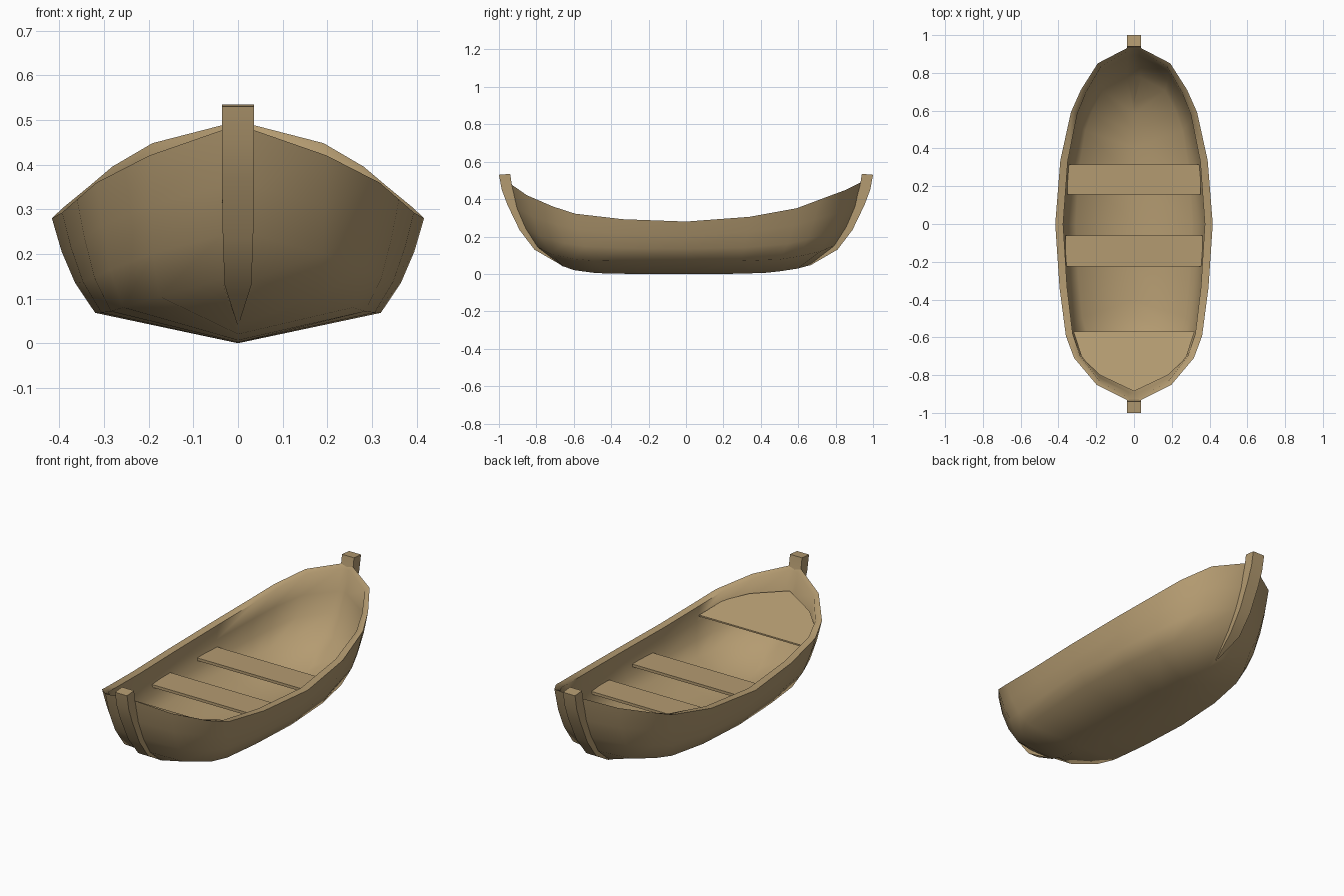
import bpy, bmesh, math

cube = bpy.data.objects.get("Cube")
if cube:
    bpy.data.objects.remove(cube)

wood = bpy.data.materials.new("tan_wood")
wood.use_nodes = True
colour = (0.456, 0.328, 0.165, 1)
wood.diffuse_color = colour
wood.node_tree.nodes["Principled BSDF"].inputs["Base Color"].default_value = colour


def make(name, rows, caps=True, angle=30):
    """Skin a row of closed outlines into one mesh object."""
    bm = bmesh.new()
    grid = [[bm.verts.new(p) for p in row] for row in rows]
    n = len(rows[0])
    for a, b in zip(grid, grid[1:]):
        for i in range(n):
            j = (i + 1) % n
            bm.faces.new((a[i], a[j], b[j], b[i]))
    if caps:
        bm.faces.new(grid[0])
        bm.faces.new(grid[-1])
    bmesh.ops.remove_doubles(bm, verts=bm.verts, dist=0.0005)
    bmesh.ops.recalc_face_normals(bm, faces=bm.faces)
    mesh = bpy.data.meshes.new(name)
    bm.to_mesh(mesh)
    bm.free()
    mesh.materials.append(wood)
    ob = bpy.data.objects.new(name, mesh)
    bpy.context.collection.objects.link(ob)
    bpy.ops.object.select_all(action="DESELECT")
    bpy.context.view_layer.objects.active = ob
    ob.select_set(True)
    bpy.ops.object.shade_smooth_by_angle(angle=math.radians(angle))


# Hull skins, keel to gunwale: half length, half width, mid z, end z
outer = [(0.66, 0, 0, 0.045), (0.795, 0.32, 0.068, 0.15), (0.86, 0.365, 0.135, 0.25),
         (0.91, 0.395, 0.205, 0.36), (0.94, 0.417, 0.28, 0.49)]
inner = [(0.645, 0, 0.015, 0.06), (0.78, 0.308, 0.08, 0.16), (0.845, 0.352, 0.14, 0.255),
         (0.895, 0.378, 0.205, 0.355), (0.925, 0.375, 0.28, 0.47)]
# Per level: fullness towards the ends, and how late the level rises
shape = [(1, 2), (0.8, 2), (0.87, 1.4), (0.95, 1), (1, 1)]
# Stations: fraction of length, width and rise at the back, width and rise at the front
stations = [(0, 1, 0, 1, 0), (0.36, 0.935, 0.12, 0.945, 0.06), (0.63, 0.8, 0.34, 0.865, 0.2),
            (0.755, 0.675, 0.55, 0.76, 0.38), (0.905, 0.46, 0.8, 0.475, 0.67),
            (0.995, 0.07, 1, 0.07, 0.95), (1, 0, 1, 0, 0.95)]


def skin(levels, station, end):
    s = station[0]
    w, rise = station[1:3] if end > 0 else station[3:5]
    half = [(W * w ** full, end * s * L, z0 + (z1 - z0) * rise ** late)
            for (L, W, z0, z1), (full, late) in zip(levels, shape)]
    return [(-x, y, z) for x, y, z in reversed(half[1:])] + half


def section(station, end):
    return skin(outer, station, end) + skin(inner, station, end)[::-1]


rows = [section(st, -1) for st in reversed(stations)] + [section(st, 1) for st in stations[1:]]
make("hull", rows, caps=False, angle=75)

# Stem posts: outer y and z, inner y and z, half width
stem = [(1, 0.53, 0.94, 0.535, 0.036), (0.985, 0.45, 0.93, 0.47, 0.036),
        (0.955, 0.37, 0.9, 0.36, 0.036), (0.89, 0.235, 0.85, 0.25, 0.034),
        (0.81, 0.13, 0.78, 0.15, 0.03), (0.66, 0.043, 0.655, 0.05, 0.002)]
for name, end in (("front_stem", -1), ("back_stem", 1)):
    make(name, [[(-w, end * yo, zo), (w, end * yo, zo), (w, end * yi, zi), (-w, end * yi, zi)]
                for yo, zo, yi, zi, w in stem])


def plank(name, outline, thick):
    """Flat or sloping board from a half outline of (x, y, top z)."""
    top = [(-x, y, z) for x, y, z in outline] + [(x, y, z) for x, y, z in reversed(outline)]
    make(name, [[(x, y, z - thick) for x, y, z in top], top])


# Rowing benches
for name, y0, y1, x in (("front_bench", -0.225, -0.06, 0.363), ("back_bench", 0.155, 0.315, 0.352)):
    plank(name, [(x, y0, 0.19), (x, y1, 0.19)], 0.015)

# Raised platform in the bow
plank("bow_platform", [(0.001, -0.885, 0.368), (0.18, -0.8, 0.338), (0.275, -0.71, 0.31),
                       (0.32, -0.57, 0.272)], 0.008)
